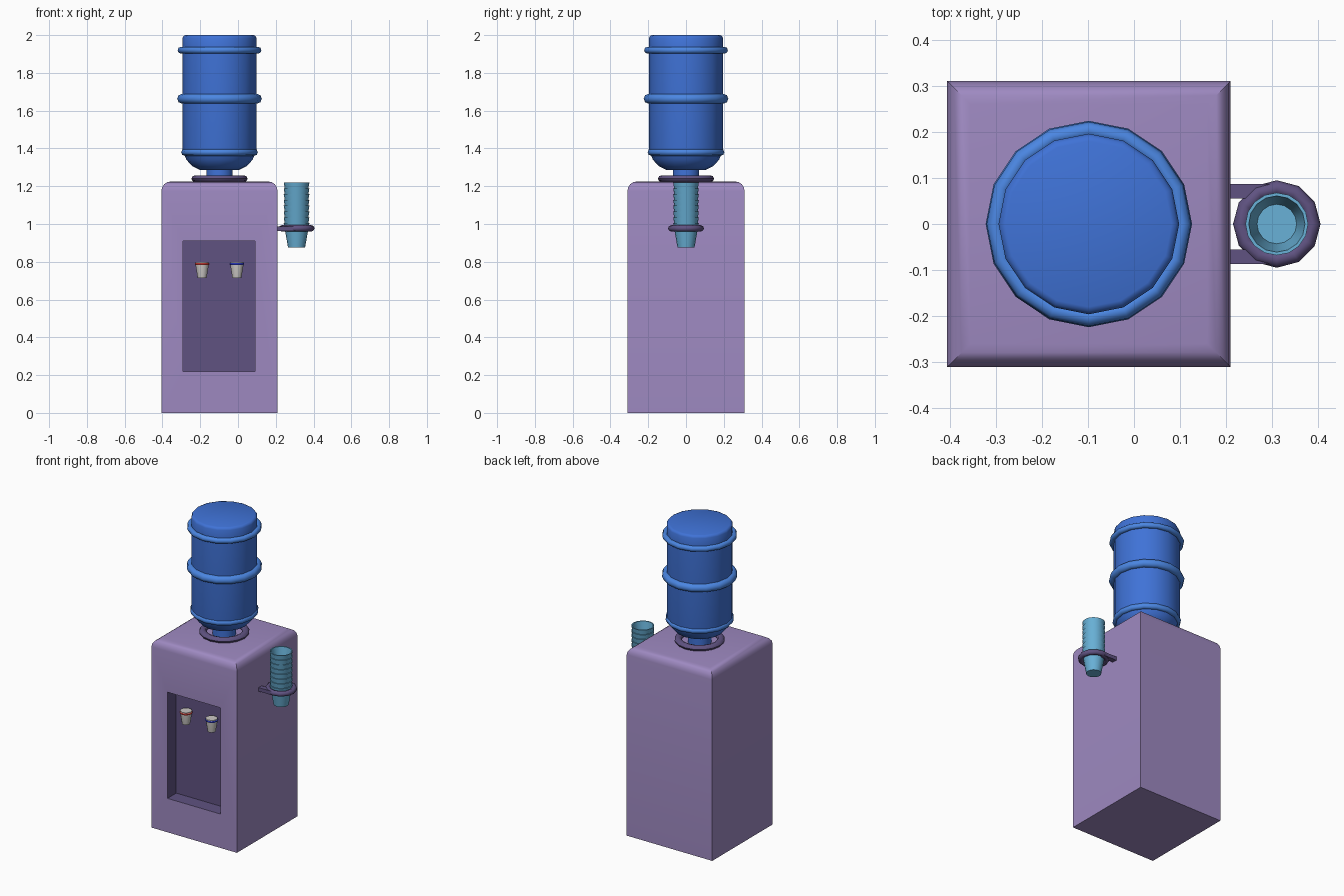
import bpy, bmesh
from math import pi, sin, cos, radians

if "Cube" in bpy.data.objects:
    bpy.data.objects.remove(bpy.data.objects["Cube"])


def material(name, r, g, b):
    m = bpy.data.materials.new(name)
    m.diffuse_color = (r, g, b, 1)
    m.use_nodes = True
    m.node_tree.nodes["Principled BSDF"].inputs["Base Color"].default_value = m.diffuse_color
    return m


PURPLE = material("purple", 0.34, 0.25, 0.53)
DARK = material("dark_purple", 0.115, 0.085, 0.22)
BLUE = material("bottle_blue", 0.05, 0.17, 0.68)
BAND = material("band_blue", 0.07, 0.24, 0.76)
CYAN = material("cup_cyan", 0.14, 0.44, 0.68)
CREAM = material("tap_grey", 0.6, 0.58, 0.56)
RED = material("hot_red", 0.7, 0.05, 0.04)
COLD = material("cold_blue", 0.03, 0.05, 0.7)


def finish(name, bm, mats, angle=None):
    bmesh.ops.recalc_face_normals(bm, faces=bm.faces[:])
    me = bpy.data.meshes.new(name)
    bm.to_mesh(me)
    bm.free()
    for m in mats:
        me.materials.append(m)
    if angle:
        me.polygons.foreach_set("use_smooth", [True] * len(me.polygons))
        me.set_sharp_from_angle(angle=radians(angle))
    ob = bpy.data.objects.new(name, me)
    bpy.context.collection.objects.link(ob)
    return ob


def lathe(name, profile, at, sides, mat, closed=False, angle=40):
    """Revolve (radius, height) points; open profiles get capped ends."""
    bm = bmesh.new()
    rings = [[bm.verts.new((r * cos(2 * pi * i / sides), r * sin(2 * pi * i / sides), z))
              for i in range(sides)] for r, z in profile]
    pairs = list(zip(rings, rings[1:]))
    if closed:
        pairs.append((rings[-1], rings[0]))
    else:
        bm.faces.new(rings[0])
        bm.faces.new(rings[-1])
    for a, b in pairs:
        for i in range(sides):
            j = (i + 1) % sides
            bm.faces.new((a[i], a[j], b[j], b[i]))
    ob = finish(name, bm, [mat], angle)
    ob.location = at
    return ob


def ring(name, major, minor, at, sides, mat, height=None, steps=8, angle=50):
    h = height or minor
    prof = [(major + minor * cos(2 * pi * k / steps), h * sin(2 * pi * k / steps))
            for k in range(steps)]
    return lathe(name, prof, at, sides, mat, closed=True, angle=angle)


def box(name, lo, hi, mat):
    bm = bmesh.new()
    bmesh.ops.create_cube(bm, size=1)
    for v in bm.verts:
        v.co = [(lo[k] + hi[k]) / 2 + v.co[k] * (hi[k] - lo[k]) for k in range(3)]
    return finish(name, bm, [mat])


CX = -0.098  # shared axis of cabinet and bottle

# cabinet: box with rounded top edges and a recessed serving bay
bm = bmesh.new()
bmesh.ops.create_cube(bm, size=1)
for v in bm.verts:
    v.co = (CX + v.co.x * 0.615, v.co.y * 0.62, (v.co.z + 0.5) * 1.225)
top = [e for e in bm.edges if all(v.co.z > 1 for v in e.verts)]
bmesh.ops.bevel(bm, geom=top, offset=0.05, segments=4, profile=0.5, affect='EDGES')
bm.normal_update()
front = max((f for f in bm.faces if f.normal.y < -0.99), key=lambda f: f.calc_area())
bmesh.ops.inset_individual(bm, faces=[front], thickness=0.1)
for v in front.verts:
    v.co.x = -0.29 if v.co.x < CX else 0.09
    v.co.z = 0.22 if v.co.z < 0.6 else 0.91
wall = bmesh.ops.extrude_discrete_faces(bm, faces=[front])["faces"][0]
for v in wall.verts:
    v.co.y += 0.09
wall.material_index = 1
for e in wall.edges:
    for f in e.link_faces:
        f.material_index = 1
finish("cabinet", bm, [PURPLE, DARK], 30)

# bottle, its raised bands and the collar it sits in
lathe("bottle", [(0.07, 1.2), (0.07, 1.285), (0.105, 1.287), (0.145, 1.307), (0.175, 1.34),
                 (0.193, 1.385), (0.196, 1.4), (0.196, 1.92), (0.196, 1.985), (0.19, 1.996),
                 (0.18, 2.0)], (CX, 0, 0), 16, BLUE)
for label, z, major, minor in (("lower", 1.38, 0.184, 0.019), ("middle", 1.663, 0.198, 0.026),
                               ("upper", 1.92, 0.204, 0.018)):
    ring(label + "_bottle_band", major, minor, (CX, 0, z), 16, BAND)
ring("bottle_collar", 0.127, 0.022, (CX, 0, 1.24), 16, DARK, height=0.018)

# hot and cold taps
for label, x, mat in (("hot", -0.19, RED), ("cold", -0.006, COLD)):
    lathe(label + "_tap", [(0.024, 0.715), (0.035, 0.783), (0.035, 0.8)],
          (x, -0.262, 0), 12, CREAM)
    ring(label + "_tap_ring", 0.033, 0.006, (x, -0.262, 0.789), 12, mat, steps=6)

# stack of nested cups
cup = [(0.045, 0), (0.068, 0.13), (0.061, 0.13), (0.043, 0.012)]
for i in range(8):
    lathe(f"cup_{i + 1}", cup, (0.31, 0, 0.875 + i * 0.0307), 16, CYAN)

# cup holder ring and its two arms
ring("cup_holder_ring", 0.078, 0.017, (0.31, 0, 0.977), 12, DARK)
for label, s in (("rear", 1), ("front", -1)):
    ys = sorted((s * 0.055, s * 0.087))
    box(label + "_holder_arm", (0.2, ys[0], 0.964), (0.305, ys[1], 0.988), DARK)
